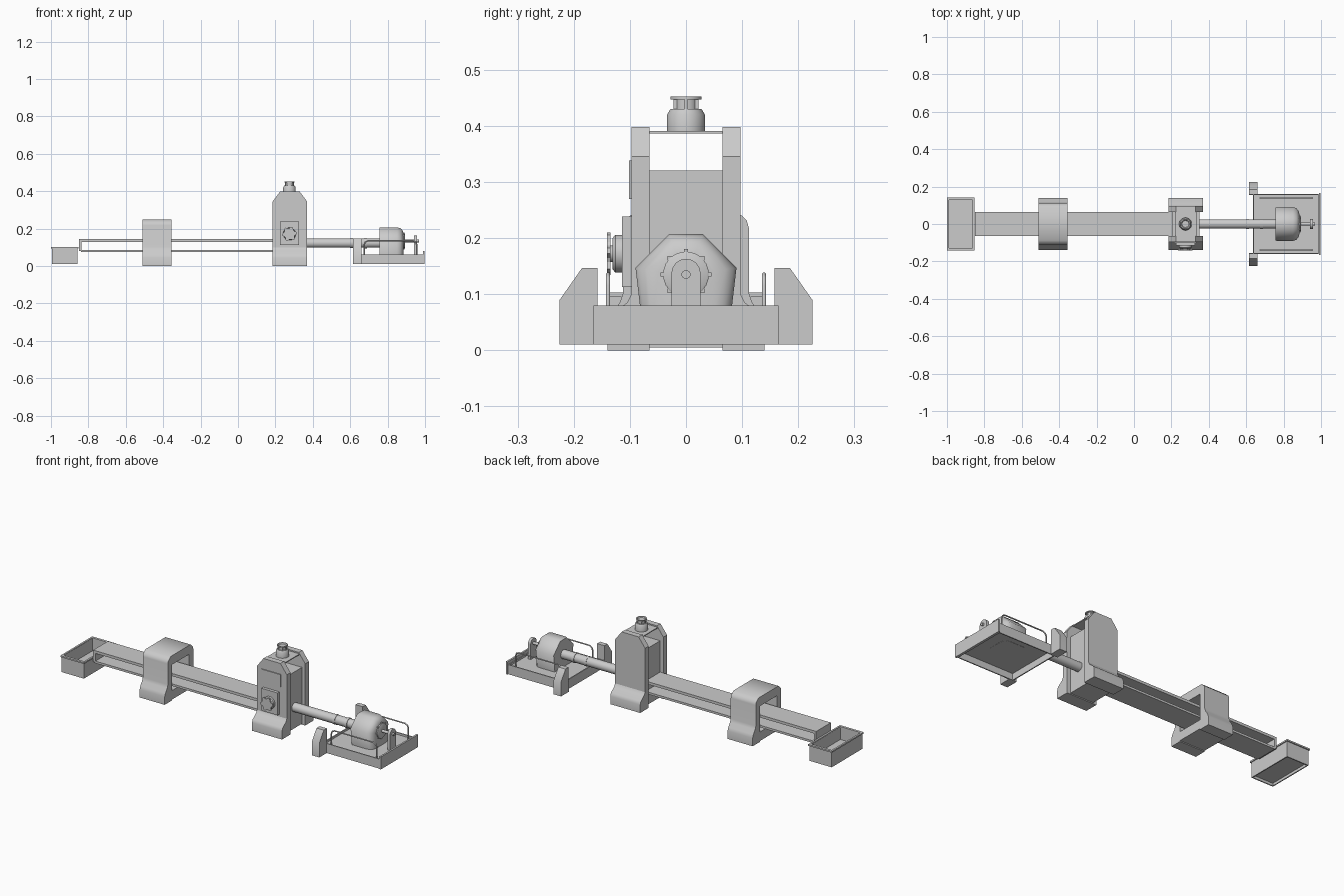
import bpy, bmesh, math

if "Cube" in bpy.data.objects:
    bpy.data.objects.remove(bpy.data.objects["Cube"])


def make(name, bm, smooth=None):
    bmesh.ops.recalc_face_normals(bm, faces=bm.faces)
    me = bpy.data.meshes.new(name)
    bm.to_mesh(me)
    bm.free()
    ob = bpy.data.objects.new(name, me)
    bpy.context.collection.objects.link(ob)
    if smooth:
        bpy.context.view_layer.objects.active = ob
        ob.select_set(True)
        bpy.ops.object.shade_smooth_by_angle(angle=math.radians(smooth))
        ob.select_set(False)
    return ob


def loft(name, rings, smooth=None):
    bm = bmesh.new()
    vs = [[bm.verts.new(p) for p in r] for r in rings]
    n = len(vs[0])
    for a, b in zip(vs, vs[1:]):
        for i in range(n):
            bm.faces.new((a[i], a[(i + 1) % n], b[(i + 1) % n], b[i]))
    bm.faces.new(vs[0])
    bm.faces.new(vs[-1])
    return make(name, bm, smooth)


def prism(name, pts, axis, lo, hi, smooth=None):
    # pts are (y, z) for axis x and (x, z) for axis y
    f = (lambda p, t: (t, p[0], p[1])) if axis == 'x' else (lambda p, t: (p[0], t, p[1]))
    return loft(name, [[f(p, t) for p in pts] for t in (lo, hi)], smooth)


def box(name, x0, x1, y0, y1, z0, z1):
    return prism(name, [(y0, z0), (y1, z0), (y1, z1), (y0, z1)], 'x', x0, x1)


def turned(name, c, axis, prof, n=20):
    # prof: (position along axis, radius)
    rings = []
    for t, r in prof:
        ring = []
        for i in range(n):
            a = 2 * math.pi * (i + .5) / n
            u, v = r * math.cos(a), r * math.sin(a)
            ring.append({'x': (t, c[0] + u, c[1] + v), 'y': (c[0] + u, t, c[1] + v),
                         'z': (c[0] + u, c[1] + v, t)}[axis])
        rings.append(ring)
    return loft(name, rings, 35)


def tray(name, x0, x1, w, z0, under, floor, z1, t):
    # open pan, also recessed underneath, with a thin floor
    def r(d, z):
        return [(x0 + d, -w + d, z), (x1 - d, -w + d, z), (x1 - d, w - d, z), (x0 + d, w - d, z)]
    return loft(name, [r(t, under), r(t, z0), r(0, z0), r(0, z1), r(t, z1), r(t, floor)])


# collecting tray and its rim
tray("collecting_tray", -.995, -.858, .135, .01, .024, .03, .10, .006)
for s in (-1, 1):
    box("tray_rim_side", -1, -.853, s * .134 - .007, s * .134 + .007, .095, .103)
for x in (-1, -.863):
    box("tray_rim_end", x, x + .01, -.128, .128, .095, .103)

# open-sided beam: top and bottom plates with end plates
box("beam_top_plate", -.84, .22, -.065, .065, .13, .145)
box("beam_bottom_plate", -.84, .22, -.065, .065, .075, .087)
box("beam_end_plate", -.85, -.836, -.065, .065, .08, .145)

# arch around the beam
outer = [(.14, 0), (.14, .045), (.134, .062), (.118, .085), (.112, .102), (.112, .218), (.108, .232), (.088, .25)]
inner = [(.075, .20), (.075, 0)]
prism("arch", outer + [(-y, z) for y, z in reversed(outer)]
      + [(-y, z) for y, z in reversed(inner)] + inner, 'x', -.51, -.355, 45)
box("arch_sill", -.51, -.355, -.076, .076, .005, .055)

# tower walls and feet
wall = [(.185, 0), (.37, 0), (.37, .345), (.33, .398), (.225, .398), (.185, .345)]
for s in (-1, 1):
    prism("tower_wall", wall, 'y', s * .065, s * .097)
    prism("tower_foot", [(s * .09, 0), (s * .14, 0), (s * .14, .045), (s * .134, .062), (s * .105, .085),
                         (s * .097, .10), (s * .09, .10)], 'x', .185, .37, 45)
box("tower_core", .205, .35, -.066, .066, .005, .32)
box("tower_top_plate", .22, .335, -.066, .066, .386, .391)

# top cap
turned("top_cap", (.275, 0), 'z', [(.39, .034), (.42, .034), (.43, .028), (.43, .021),
       (.447, .021), (.447, .028), (.452, .028), (.452, .022), (.447, .018)])
for i in range(6):
    a = i * math.pi / 3
    x, y = .275 + .022 * math.cos(a), .022 * math.sin(a)
    box("cap_rib", x - .003, x + .003, y - .003, y + .003, .429, .448)

# control panel and knob
box("upper_panel", .215, .335, -.102, -.096, .27, .338)
box("control_panel", .225, .325, -.114, -.096, .113, .238)
turned("knob_base", (.275, .172), 'y', [(-.112, .034), (-.126, .034), (-.131, .028), (-.131, .015), (-.138, .015)])
star = []
for i in range(24):
    r = .039 if i % 4 < 2 else .03
    a = 2 * math.pi * i / 24
    star.append((.275 + r * math.cos(a), .172 + r * math.sin(a)))
prism("knob_star", star, 'y', -.135, -.141)

# drive shaft with collars
turned("drive_shaft", (0, .123), 'x', [(.34, .025), (.60, .025), (.60, .027), (.615, .027), (.615, .025),
       (.675, .025), (.675, .028), (.69, .028), (.69, .025), (.78, .025)])

# motor body: faceted housing closing to a round end
prof = [(.03, .207), (.09, .147), (.078, .045), (-.078, .045), (-.09, .147), (-.03, .207)]


def ring(x, k):
    return [(x, y * k, .045 + (z - .045) * k if z < .1 else .132 + (z - .132) * k) for y, z in prof]


loft("motor_housing", [ring(.757, .97), ring(.762, 1), ring(.85, 1), ring(.868, .94),
                       ring(.88, .78), ring(.885, .55)], 62)
turned("motor_end_disc", (0, .135), 'x', [(.87, .041), (.891, .041), (.893, .038)])
for i in range(8):
    a = math.pi / 4 * i
    y, z = .041 * math.cos(a), .135 + .041 * math.sin(a)
    box("end_disc_tab", .878, .89, y - .004, y + .004, z - .004, z + .004)
turned("motor_axle", (0, .135), 'x', [(.88, .008), (.967, .008)], 12)

# axle bracket
arc = [(.026 * math.cos(a * math.pi / 8), .137 + .026 * math.sin(a * math.pi / 8)) for a in range(9)]
prism("axle_bracket", [(.026, .045)] + arc + [(-.026, .045)], 'x', .942, .958, 35)

# motor base
tray("motor_base", .635, .99, .16, .01, .046, .052, .063, .006)
box("base_end_plate", .988, .998, -.165, .165, .01, .08)
for s in (-1, 1):
    prism("base_horn", [(s * .154, .01), (s * .225, .01), (s * .225, .09), (s * .185, .147), (s * .158, .147),
                        (s * .158, .065), (s * .154, .065)], 'x', .615, .66, 45)

    # bent guard rail
    cu = bpy.data.curves.new("guard_rail", 'CURVE')
    cu.dimensions = '3D'
    cu.bevel_depth = .004
    cu.bevel_resolution = 1
    cu.use_fill_caps = True
    sp = cu.splines.new('POLY')
    path = [(.675, .05), (.675, .115), (.68, .128), (.695, .135), (.935, .135), (.95, .128), (.955, .115), (.955, .05)]
    sp.points.add(len(path) - 1)
    for p, (x, z) in zip(sp.points, path):
        p.co = (x, s * .139, z, 1)
    bpy.context.collection.objects.link(bpy.data.objects.new("guard_rail", cu))
